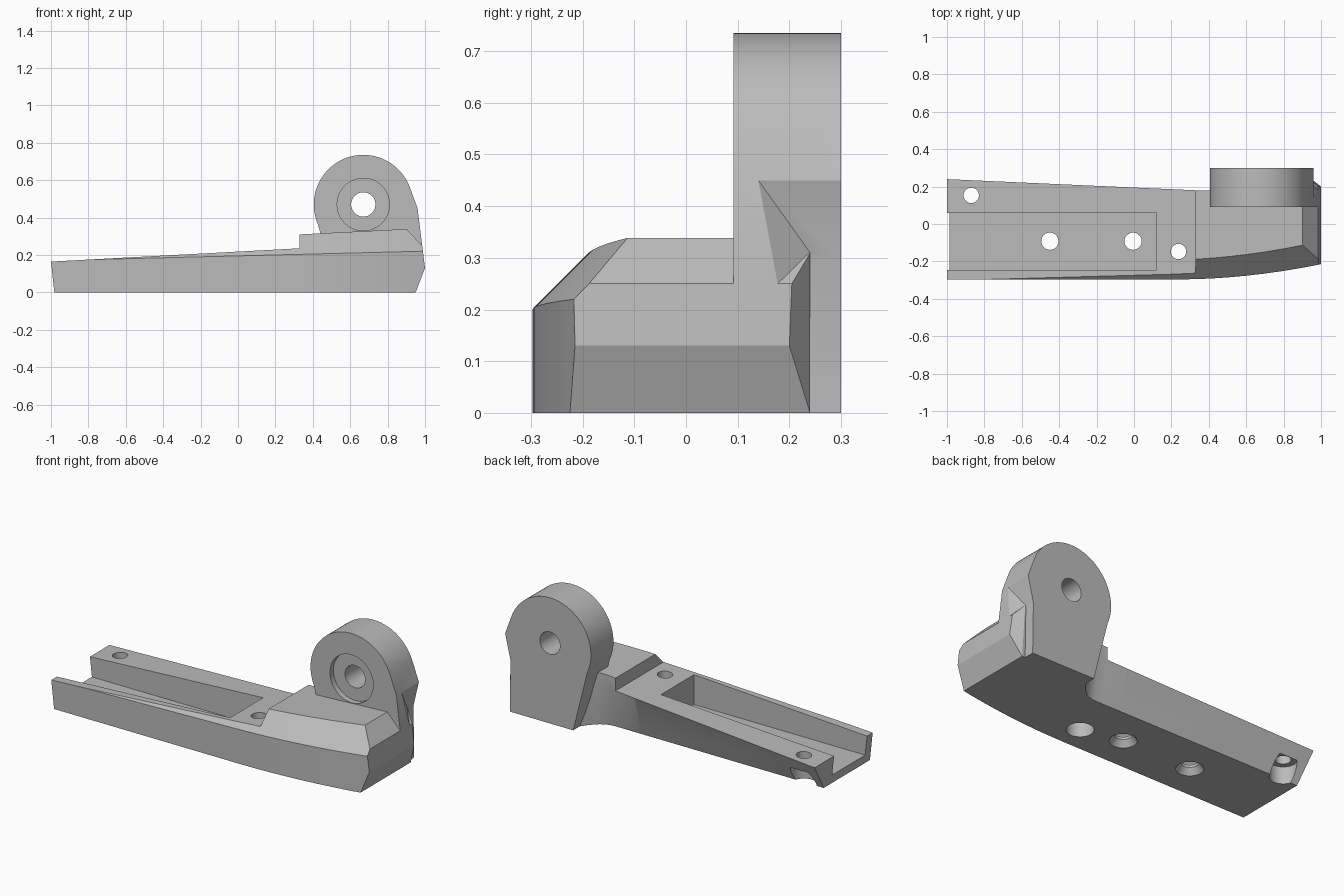
import bpy, bmesh, math
from mathutils import Vector

if "Cube" in bpy.data.objects:
    bpy.data.objects.remove(bpy.data.objects["Cube"], do_unlink=True)

grey = bpy.data.materials.new("plain_grey")
grey.use_nodes = True
grey.diffuse_color = (0.5, 0.5, 0.5, 1)
grey.node_tree.nodes["Principled BSDF"].inputs["Base Color"].default_value = (0.5, 0.5, 0.5, 1)


def finish(name, bm):
    bmesh.ops.recalc_face_normals(bm, faces=bm.faces)
    mesh = bpy.data.meshes.new(name)
    bm.to_mesh(mesh)
    bm.free()
    mesh.materials.append(grey)
    ob = bpy.data.objects.new(name, mesh)
    bpy.context.collection.objects.link(ob)
    return ob


def loft(rings):
    """Skin a list of matching closed rings and cap both ends."""
    bm = bmesh.new()
    rows = [[bm.verts.new(p) for p in ring] for ring in rings]
    n = len(rows[0])
    for a, b in zip(rows, rows[1:]):
        for i in range(n):
            j = (i + 1) % n
            bm.faces.new((a[i], a[j], b[j], b[i]))
    bm.faces.new(rows[0])
    bm.faces.new(rows[-1])
    return bm


def prism(profile, y0, y1):
    """Extrude an x-z profile along y."""
    return loft([[(x, y, z) for x, z in profile] for y in (y0, y1)])


def round_cut(x, y, z0, z1, r0, r1=None):
    """Vertical round cutter, tapered when r1 is given."""
    r1 = r0 if r1 is None else r1
    angles = [math.tau * i / 40 for i in range(40)]
    return loft([[(x + r * math.cos(a), y + r * math.sin(a), z) for a in angles]
                 for z, r in ((z0, r0), (z1, r1))])


def disc(r, steps=48, start=0.0, sweep=math.tau):
    return [(0.67 + r * math.cos(start + sweep * i / steps),
             0.47 + r * math.sin(start + sweep * i / steps)) for i in range(steps)]


def slice_off(bm, a, b, c):
    """Remove whatever lies beyond the plane through three points."""
    a, b, c = Vector(a), Vector(b), Vector(c)
    normal = (b - a).cross(c - a)
    if normal.dot(Vector((0, 0, 0.1)) - a) > 0:
        normal.negate()
    bmesh.ops.bisect_plane(bm, geom=bm.verts[:] + bm.edges[:] + bm.faces[:],
                           plane_co=a, plane_no=normal, clear_outer=True)
    bmesh.ops.holes_fill(bm, edges=[e for e in bm.edges if e.is_boundary], sides=0)


def boolean(ob, bm, operation="DIFFERENCE"):
    tool = finish("cutter", bm)
    tool.hide_render = True
    mod = ob.modifiers.new("cut", "BOOLEAN")
    mod.operation, mod.solver, mod.object = operation, "EXACT", tool
    bpy.context.view_layer.objects.active = ob
    bpy.ops.object.modifier_apply(modifier=mod.name)
    bpy.data.objects.remove(tool, do_unlink=True)


def smooth(ob):
    bpy.ops.object.select_all(action="DESELECT")
    ob.select_set(True)
    bpy.context.view_layer.objects.active = ob
    bpy.ops.object.shade_smooth_by_angle(angle=math.radians(20))


# Planes shared by the base and the corner: rear corner facets
low, mid, top = (0.95, 0.24, 0), (1.0, 0.2, 0.13), (0.93, 0.24, 0.3)
upper = (0.965, 0.14, 0.43)


# Base: long chamfered body with a curved front flank and leaning back
def section(x):
    t = max(0, (x - 0.2) / 0.8)
    front = -0.297 + 0.082 * t * t
    shoulder = 0.195 + 0.0253 * x
    crown = 0.31 + 0.05 * (x - 0.33)
    deck = 0.165 + 0.053 * (x + 1)
    back = 0.24 - 0.045 * (x + 1)
    foot = 0.13
    f = min(1, max(0, (x - 0.38) / 0.14)) ** 2
    back += (0.24 - back) * f
    foot += (0.24 - foot) * f
    return [(x, front, 0), (x, front, shoulder), (x, front + crown - shoulder, crown),
            (x, back, crown), (x, back, deck), (x, foot, 0)]


stations = [-1, 0.2, 0.33, 0.38, 0.42, 0.45, 0.48, 0.5, 0.52, 0.6, 0.7, 0.8, 0.9, 1.02]
bm = loft([section(x) for x in stations])
slopes = [((1, 0.13), (0.95, 0)), ((1, 0.13), (0.985, 0.25)),
          ((0.985, 0.25), (0.9, 0.34)), ((-1, 0.165), (-0.982, 0))]
for (xa, za), (xb, zb) in slopes:
    slice_off(bm, (xa, 0, za), (xb, 0, zb), (xb, 1, zb))
slice_off(bm, low, mid, top)
base = finish("base", bm)

# Lowered deck and open channel
boolean(base, prism([(-1.2, 0.154), (0.33, 0.2355), (0.33, 0.6), (-1.2, 0.6)], -0.6, 0.6))
boolean(base, prism([(-1.2, 0.05), (0.12, 0.05), (0.12, 0.5), (-1.2, 0.5)], -0.245, 0.06))

# Screw holes: countersunk in the channel, counterbored at the deck corners
for x in (-0.45, -0.005):
    boolean(base, round_cut(x, -0.092, -0.1, 0.3, 0.046))
    boolean(base, round_cut(x, -0.092, -0.01, 0.035, 0.08, 0.046))
for x, y in ((-0.87, 0.153), (0.238, -0.147)):
    boolean(base, round_cut(x, y, -0.1, 0.4, 0.041))
    boolean(base, round_cut(x, y, -0.1, 0.1, 0.072))
smooth(base)

# Pivot lug: round eye running down into a straight foot
eye = disc(0.265, 40, math.radians(20), math.radians(189))
lug = finish("pivot_lug", prism(
    eye + [(0.52, 0), (0.93, 0), (0.925, 0.3), (0.96, 0.45)], 0.092, 0.3))

# Corner web joining the lug to the end of the base
web = prism([(0.85, 0.44), (0.96, 0.45), (0.985, 0.25), (1, 0.13), (0.95, 0),
             (0.6, 0), (0.6, 0.2)], 0.092, 0.24)
slice_off(web, low, mid, top)
slice_off(web, mid, upper, top)
boolean(lug, web, "UNION")

# Pivot bore with a shallow recess on the inner side
boolean(lug, prism(disc(0.065), -0.1, 0.5))
boolean(lug, prism(disc(0.14), -0.1, 0.125))
smooth(lug)
# Clear the base away from the recess
boolean(base, prism(disc(0.14), 0.09, 0.125))
smooth(base)
